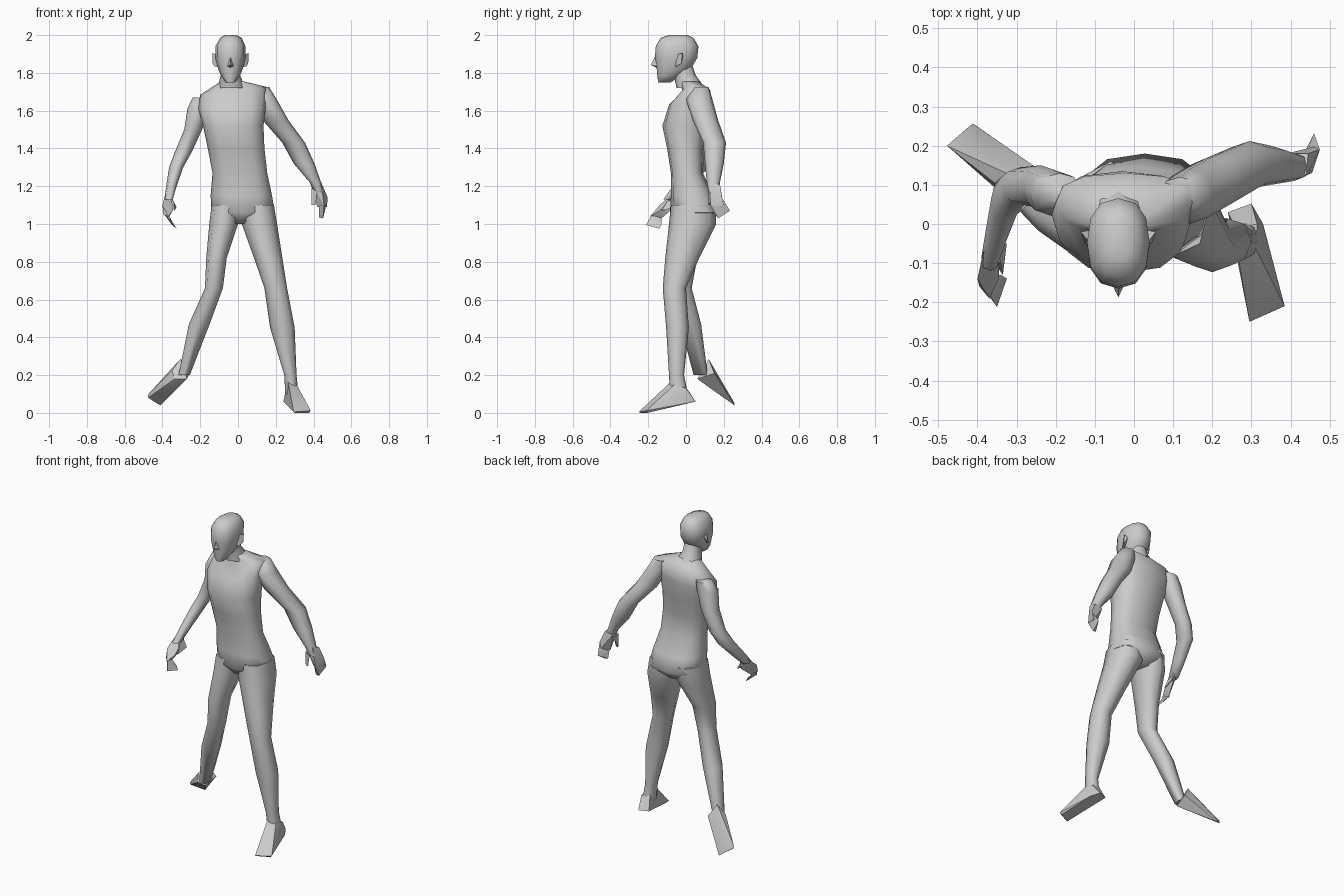
import bpy, bmesh
from math import sin, cos, pi, copysign
from mathutils import Vector


def finish(name, bm, angle):
    bmesh.ops.recalc_face_normals(bm, faces=bm.faces)
    me = bpy.data.meshes.new(name)
    bm.to_mesh(me)
    bm.free()
    ob = bpy.data.objects.new(name, me)
    bpy.context.collection.objects.link(ob)
    bpy.ops.object.select_all(action='DESELECT')
    ob.select_set(True)
    bpy.context.view_layer.objects.active = ob
    bpy.ops.object.shade_smooth_by_angle(angle=angle)
    return ob


def loft(name, rings, sides=8, power=0.85, tilt=None):
    """Skin horizontal rings given as (z, x0, x1, y0, y1), top first."""
    bm = bmesh.new()
    loops = []
    for i, (z, x0, x1, y0, y1) in enumerate(rings):
        slope = tilt[i] if tilt else 0
        loop = []
        for k in range(sides):
            a = 2 * pi * k / sides
            c, s = [copysign(abs(v) ** power, v) for v in (cos(a), sin(a))]
            dx = c * (x1 - x0) / 2
            loop.append(bm.verts.new(((x0 + x1) / 2 + dx,
                                      (y0 + y1) / 2 + s * (y1 - y0) / 2,
                                      z + slope * dx)))
        loops.append(loop)
    for a, b in zip(loops, loops[1:]):
        for k in range(sides):
            j = (k + 1) % sides
            bm.faces.new((a[k], a[j], b[j], b[k]))
    bm.faces.new(loops[0])
    bm.faces.new(loops[-1])
    return finish(name, bm, 1.2)


def hull(name, points):
    """Faceted block around a few corner points."""
    bm = bmesh.new()
    for p in points:
        bm.verts.new(Vector(p))
    res = bmesh.ops.convex_hull(bm, input=bm.verts)
    loose = [v for v in bm.verts if not v.link_faces]
    bmesh.ops.delete(bm, geom=loose, context='VERTS')
    return finish(name, bm, 0.6)


# Torso, with the shoulder line sloping down to -x
loft("torso", [
    (1.755, -0.09, 0.03, -0.03, 0.07),
    (1.705, -0.20, 0.15, -0.02, 0.13),
    (1.63, -0.21, 0.15, -0.09, 0.135),
    (1.52, -0.185, 0.135, -0.125, 0.12),
    (1.40, -0.16, 0.14, -0.10, 0.095),
    (1.27, -0.135, 0.155, -0.08, 0.09),
    (1.15, -0.145, 0.18, -0.08, 0.145),
    (1.06, -0.14, 0.195, -0.085, 0.18),
    (1.00, -0.04, 0.06, -0.03, 0.12)],
    sides=12, power=0.8, tilt=[0, .12, .1, 0, 0, 0, 0, 0, 0])

# Neck and head
loft("neck", [
    (1.85, -0.09, 0.01, -0.08, 0.03),
    (1.79, -0.09, 0.01, -0.065, 0.05),
    (1.72, -0.11, 0.04, -0.05, 0.10)])
loft("head", [
    (2.00, -0.07, -0.01, -0.09, 0.01),
    (1.985, -0.095, 0.02, -0.135, 0.04),
    (1.94, -0.12, 0.04, -0.16, 0.066),
    (1.88, -0.12, 0.04, -0.165, 0.06),
    (1.82, -0.105, 0.025, -0.155, 0.025),
    (1.785, -0.09, 0.01, -0.152, -0.03),
    (1.75, -0.065, -0.015, -0.147, -0.08)], sides=12)
hull("nose", [(-0.04, -0.187, 1.842), (-0.04, -0.16, 1.895), (-0.058, -0.15, 1.835),
              (-0.022, -0.15, 1.835), (-0.04, -0.15, 1.825)])
for side, label in ((-1, "left"), (1, "right")):
    hull("ear_" + label, [(-0.04 + side * dx, y, z) for dx, y, z in (
        (.068, -.055, 1.895), (.096, -.02, 1.905), (.094, -.025, 1.85),
        (.068, -.055, 1.83), (.085, -.05, 1.835), (.07, -.015, 1.89))])

# Arm on +x, hanging out and back
loft("arm_out", [
    (1.725, 0.07, 0.165, 0.04, 0.12),
    (1.66, 0.08, 0.205, 0.00, 0.14),
    (1.55, 0.13, 0.267, 0.035, 0.17),
    (1.43, 0.235, 0.355, 0.09, 0.212),
    (1.32, 0.295, 0.405, 0.10, 0.20),
    (1.22, 0.38, 0.44, 0.11, 0.18),
    (1.17, 0.40, 0.455, 0.12, 0.18)])
hull("hand_out", [(0.39, 0.13, 1.21), (0.39, 0.18, 1.2), (0.44, 0.125, 1.22), (0.445, 0.18, 1.21),
                  (0.475, 0.19, 1.14), (0.455, 0.13, 1.1), (0.47, 0.20, 1.09), (0.42, 0.16, 1.09)])
hull("fingers_out", [(0.475, 0.19, 1.14), (0.455, 0.13, 1.1), (0.43, 0.15, 1.1),
                     (0.46, 0.232, 1.07), (0.45, 0.17, 1.03), (0.43, 0.17, 1.035)])
hull("thumb_out", [(0.39, 0.12, 1.19), (0.42, 0.12, 1.17), (0.395, 0.16, 1.17),
                   (0.39, 0.125, 1.10), (0.41, 0.12, 1.10)])

# Arm on -x, forearm swung forward
loft("arm_forward", [
    (1.67, -0.24, -0.14, 0.05, 0.13),
    (1.61, -0.268, -0.15, 0.02, 0.14),
    (1.50, -0.285, -0.19, 0.04, 0.15),
    (1.38, -0.335, -0.245, 0.05, 0.145),
    (1.30, -0.365, -0.29, 0.01, 0.12),
    (1.20, -0.38, -0.325, -0.07, 0.025),
    (1.13, -0.39, -0.345, -0.12, -0.05)])
hull("hand_forward", [(-0.385, -0.07, 1.16), (-0.345, -0.05, 1.15), (-0.345, -0.06, 1.09),
                      (-0.40, -0.14, 1.10), (-0.395, -0.16, 1.05), (-0.37, -0.19, 1.04),
                      (-0.345, -0.14, 1.07), (-0.37, -0.13, 1.03)])
hull("fingers_forward", [(-0.395, -0.15, 1.07), (-0.37, -0.18, 1.05), (-0.375, -0.13, 1.03),
                         (-0.35, -0.212, 0.995), (-0.325, -0.14, 0.975), (-0.34, -0.13, 1.0)])
hull("thumb_forward", [(-0.35, -0.05, 1.14), (-0.34, -0.10, 1.12), (-0.37, -0.08, 1.12),
                       (-0.335, -0.13, 1.07), (-0.325, -0.05, 1.09)])

# Leg on +x, foot planted forward
loft("leg_front", [
    (1.10, 0.02, 0.19, -0.08, 0.155),
    (1.00, 0.02, 0.207, -0.09, 0.16),
    (0.82, 0.085, 0.235, -0.11, 0.07),
    (0.66, 0.14, 0.26, -0.123, 0.00),
    (0.45, 0.17, 0.30, -0.105, 0.015),
    (0.20, 0.245, 0.31, -0.09, -0.01),
    (0.10, 0.25, 0.32, -0.085, 0.01)])
hull("foot_front", [(0.265, -0.08, 0.165), (0.31, -0.06, 0.15), (0.26, -0.01, 0.15), (0.315, 0, 0.13),
                    (0.24, 0.03, 0.06), (0.30, 0.052, 0.06), (0.33, 0, 0.05),
                    (0.295, -0.25, 0.005), (0.385, -0.21, 0.012), (0.3, -0.24, 0),
                    (0.375, -0.205, 0)])

# Leg on -x, trailing with the foot turned outward
loft("leg_rear", [
    (1.10, -0.14, 0.02, -0.08, 0.16),
    (1.00, -0.152, 0.00, -0.085, 0.15),
    (0.82, -0.168, -0.06, -0.10, 0.06),
    (0.66, -0.175, -0.08, -0.09, 0.03),
    (0.47, -0.26, -0.15, -0.03, 0.08),
    (0.20, -0.315, -0.255, 0.04, 0.115)])
hull("foot_rear", [(-0.305, 0.12, 0.285), (-0.35, 0.10, 0.225), (-0.258, 0.15, 0.21),
                   (-0.27, 0.06, 0.18), (-0.335, 0.075, 0.18), (-0.478, 0.20, 0.095),
                   (-0.475, 0.20, 0.08), (-0.412, 0.257, 0.04), (-0.41, 0.255, 0.055)])
